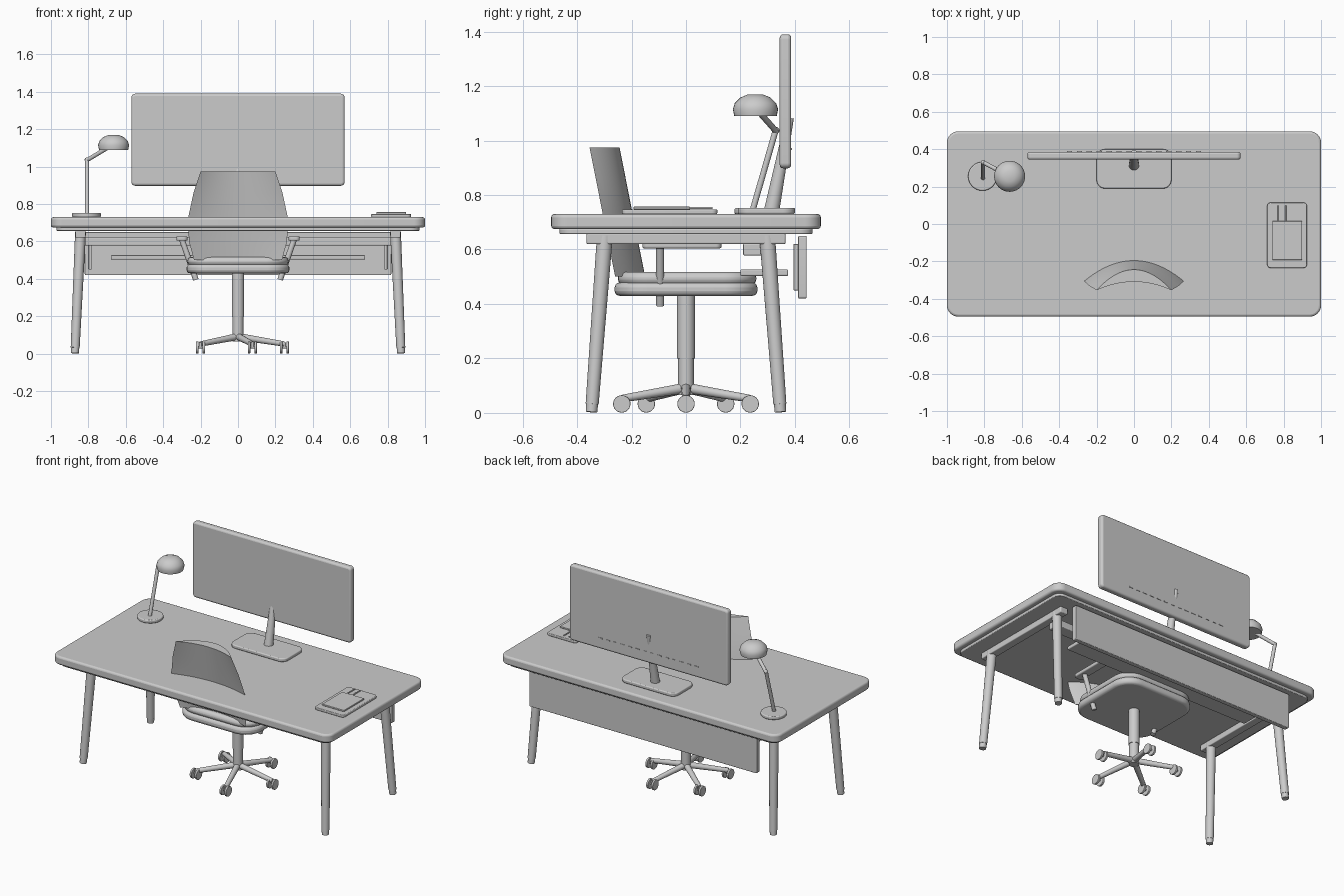
import bpy, bmesh, math
from mathutils import Vector, Matrix

if "Cube" in bpy.data.objects:
    bpy.data.objects.remove(bpy.data.objects["Cube"])


def finish(name, bm, bevel=0.0, angle=40):
    bmesh.ops.recalc_face_normals(bm, faces=bm.faces)
    me = bpy.data.meshes.new(name)
    bm.to_mesh(me)
    bm.free()
    ob = bpy.data.objects.new(name, me)
    bpy.context.collection.objects.link(ob)
    if bevel:
        m = ob.modifiers.new("bevel", "BEVEL")
        m.width, m.segments = bevel, 3
        m.limit_method, m.angle_limit = "ANGLE", math.radians(45)
    bpy.ops.object.select_all(action="DESELECT")
    ob.select_set(True)
    bpy.context.view_layer.objects.active = ob
    bpy.ops.object.shade_smooth_by_angle(angle=math.radians(angle))
    return ob


def slab(name, lo, hi, r=0.0, bevel=0.0, axis="z"):
    """Box between two corners; corners rounded around the given axis."""
    lo, hi = Vector(lo), Vector(hi)
    c, s = (lo + hi) / 2, hi - lo
    w, d, h = (s.x, s.y, s.z) if axis == "z" else (s.x, s.z, s.y)
    pts = []
    for k, (sx, sy) in enumerate(((1, 1), (-1, 1), (-1, -1), (1, -1))):
        n = 8 if r else 0
        for i in range(n + 1):
            a = math.pi / 2 * (k + (i / n if n else 0))
            pts.append((sx * (w / 2 - r) + r * math.cos(a),
                        sy * (d / 2 - r) + r * math.sin(a), -h / 2))
    bm = bmesh.new()
    f = bm.faces.new([bm.verts.new(p) for p in pts])
    top = bmesh.ops.extrude_face_region(bm, geom=[f])["geom"]
    bmesh.ops.translate(bm, vec=(0, 0, h),
                        verts=[v for v in top if isinstance(v, bmesh.types.BMVert)])
    if axis == "y":
        bm.transform(Matrix.Rotation(math.pi / 2, 4, "X"))
    bm.transform(Matrix.Translation(c))
    return finish(name, bm, bevel)


def rod(name, a, b, r1, r2=None, sides=24, bevel=0.0):
    """Tapered cylinder from a to b."""
    a, b = Vector(a), Vector(b)
    d = b - a
    bm = bmesh.new()
    bmesh.ops.create_cone(bm, cap_ends=True, segments=sides, radius1=r1,
                          radius2=r1 if r2 is None else r2, depth=d.length)
    rot = d.to_track_quat("Z", "Y").to_matrix().to_4x4()
    bm.transform(Matrix.Translation((a + b) / 2) @ rot)
    return finish(name, bm, bevel)


# Desk top and its underlay
slab("desk_top", (-1, -0.495, 0.675), (1, 0.495, 0.73), 0.06, 0.012)
slab("desk_underlay", (-0.97, -0.465, 0.657), (0.97, 0.465, 0.676), 0.05, 0.004)

# Splayed legs, feet, side rails and panel brackets
for sx in (-1, 1):
    side = "left" if sx < 0 else "right"
    for sy in (-1, 1):
        end = "front" if sy < 0 else "back"
        top = Vector((sx * 0.842, sy * 0.298, 0.65))
        foot = Vector((sx * 0.872, sy * 0.347, 0.0))
        knee = foot.lerp(top, 0.05)
        rod(f"{end}_{side}_leg", knee, top, 0.024, 0.029)
        rod(f"{end}_{side}_foot", foot + Vector((0, 0, 0.003)), knee, 0.021, 0.022)
    slab(f"{side}_rail", (sx * 0.842 - 0.027, -0.365, 0.62),
         (sx * 0.842 + 0.027, 0.365, 0.66), 0, 0.005)
    slab(f"{side}_panel_bracket", (sx * 0.79 - 0.008, 0.395, 0.45),
         (sx * 0.79 + 0.008, 0.414, 0.62), 0, 0.002)

# Rear beam, cable tray and modesty panel
slab("rear_beam", (-0.83, 0.21, 0.578), (0.83, 0.29, 0.622), 0, 0.005)
slab("cable_tray", (-0.68, 0.20, 0.503), (0.68, 0.375, 0.527), 0, 0.005)
slab("modesty_panel", (-0.82, 0.412, 0.42), (0.82, 0.443, 0.65), 0.008, 0.004, "y")

# Monitor with stand and vents
slab("monitor", (-0.57, 0.344, 0.898), (0.57, 0.386, 1.39), 0.02, 0.012, "y")
slab("monitor_base", (-0.20, 0.19, 0.73), (0.20, 0.40, 0.753), 0.045, 0.006)
rod("monitor_neck", (0, 0.315, 0.745), (0, 0.381, 1.083), 0.028, 0.015)
for i in range(14):
    x = -0.345 + i * 0.69 / 13
    slab("monitor_vent", (x - 0.014, 0.38, 0.966), (x + 0.014, 0.389, 0.972))

# Lamp
rod("lamp_base", (-0.81, 0.255, 0.73), (-0.81, 0.255, 0.752), 0.077, sides=40, bevel=0.006)
rod("lamp_post", (-0.807, 0.245, 0.745), (-0.807, 0.33, 1.04), 0.011)
rod("lamp_arm", (-0.807, 0.33, 1.035), (-0.69, 0.268, 1.105), 0.011)
bm = bmesh.new()
bmesh.ops.create_uvsphere(bm, u_segments=8, v_segments=8, radius=0.013)
bm.transform(Matrix.Translation((-0.807, 0.33, 1.037)))
finish("lamp_joint", bm)
profile = [(0.078, 1.09), (0.083, 1.115), (0.076, 1.137), (0.055, 1.158), (0.028, 1.169)]
bm = bmesh.new()
rings = [[bm.verts.new((-0.665 + r * math.cos(math.tau * i / 32),
                        0.255 + r * math.sin(math.tau * i / 32), z))
          for i in range(32)] for r, z in profile]
for p, q in zip(rings, rings[1:]):
    for i in range(32):
        bm.faces.new((p[i], p[(i + 1) % 32], q[(i + 1) % 32], q[i]))
bm.faces.new(rings[0])
bm.faces.new(rings[-1])
finish("lamp_shade", bm)

# Desk tray, note pad and pens
slab("tray", (0.712, -0.235, 0.73), (0.925, 0.115, 0.747), 0.02, 0.004)
slab("note_pad", (0.74, -0.192, 0.747), (0.898, 0.015, 0.757), 0, 0.002)
for x in (0.772, 0.811):
    rod("pen", (x, -0.02, 0.752), (x, 0.098, 0.752), 0.004, sides=10)

# Chair seat
slab("seat_pan", (-0.275, -0.262, 0.43), (0.275, 0.262, 0.478), 0.12, 0.018)
slab("seat_cushion", (-0.27, -0.25, 0.47), (0.27, 0.258, 0.517), 0.12, 0.02)

# Chair back: crescent section, leaning towards the front and narrowing upwards
N = 24
bm = bmesh.new()
rings = []
for z, w in ((0.50, 0.235), (0.60, 0.262), (0.72, 0.268), (0.86, 0.238), (0.975, 0.20)):
    y0 = -0.15 - (z - 0.5) * 0.198
    inner = [(w * t, y0 - 0.11 * t * t) for t in (i * 2 / N - 1 for i in range(N + 1))]
    outer = [(w * t, y0 - 0.065 - 0.045 * t * t)
             for t in (1 - i * 2 / N for i in range(1, N))]
    rings.append([bm.verts.new((x, y, z)) for x, y in inner + outer])
for p, q in zip(rings, rings[1:]):
    for i in range(len(p)):
        j = (i + 1) % len(p)
        bm.faces.new((p[i], p[j], q[j], q[i]))
bm.faces.new(rings[0])
bm.faces.new(rings[-1])
finish("chair_back", bm)

# Armrests
for sx in (-1, 1):
    side = "left" if sx < 0 else "right"
    slab(f"{side}_armrest", (sx * 0.30 - 0.03, -0.16, 0.604),
         (sx * 0.30 + 0.03, 0.13, 0.627), 0.02, 0.006)
    rod(f"{side}_armrest_post", (sx * 0.225, -0.095, 0.395), (sx * 0.30, -0.095, 0.61), 0.015)

# Column and hub
rod("column", (0, 0, 0.2), (0, 0, 0.435), 0.033)
rod("lower_column", (0, 0, 0.09), (0, 0, 0.2), 0.029)
rod("hub", (0, 0, 0.065), (0, 0, 0.108), 0.03)

# Five-star base with twin casters
for k in range(5):
    a = math.tau * k / 5
    x, y = 0.248 * math.cos(a), 0.248 * math.sin(a)
    rod("star_arm", (0, 0, 0.092), (x, y, 0.052), 0.019, 0.014, 16)
    rod("caster_axle", (x - 0.02, y, 0.035), (x + 0.02, y, 0.035), 0.007, sides=12)
    rod("caster_stem", (x, y, 0.035), (x, y, 0.06), 0.009, sides=12)
    for s in (-1, 1):
        rod("caster_wheel", (x + s * 0.011, y, 0.033), (x + s * 0.024, y, 0.033), 0.032, bevel=0.002)
